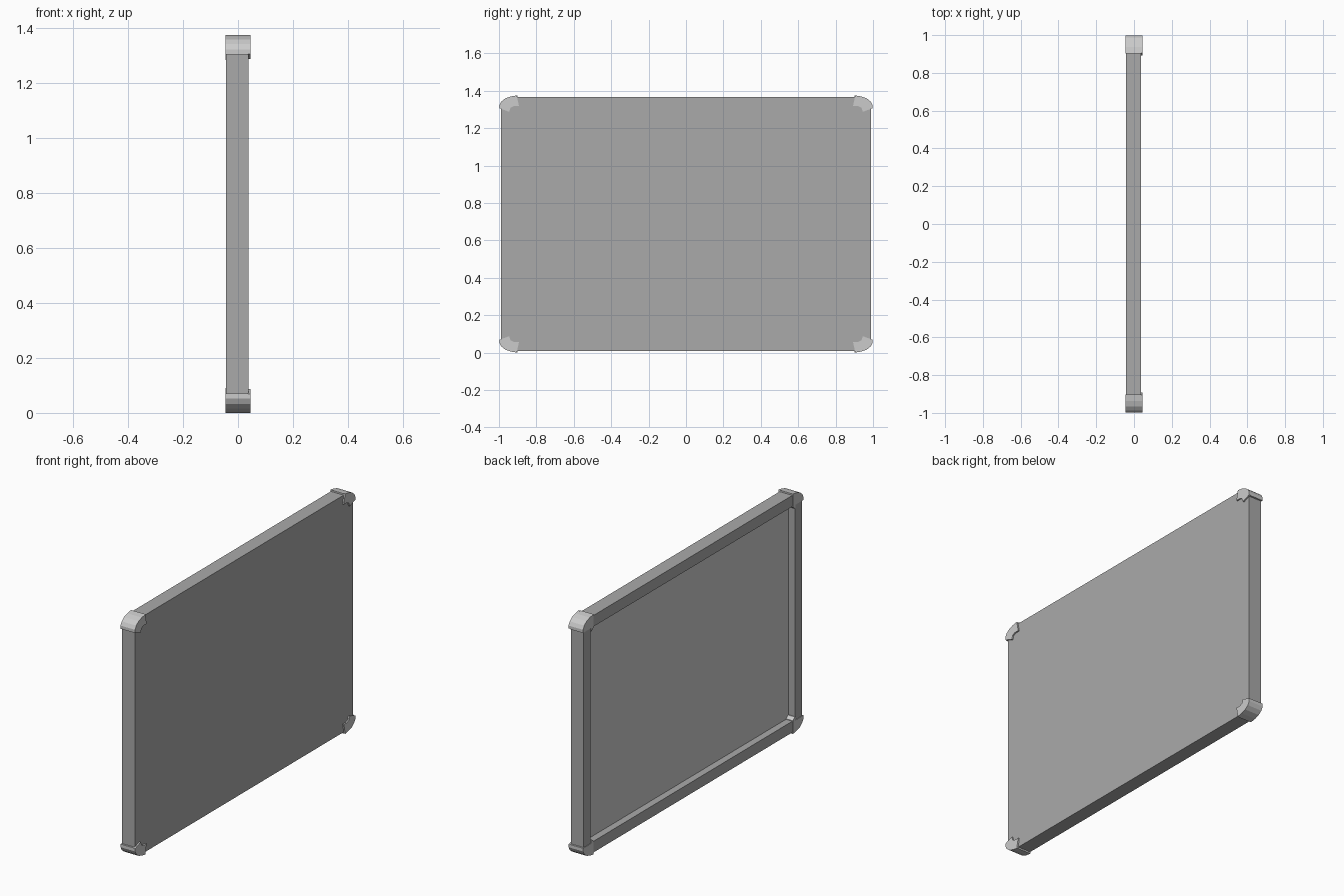
import bpy, bmesh

if "Cube" in bpy.data.objects:
    bpy.data.objects.remove(bpy.data.objects["Cube"])

ZC = 0.6875  # mid height of the board

dark_grey = bpy.data.materials.new("dark_grey")
dark_grey.diffuse_color = (0.4, 0.4, 0.4, 1)
dark_grey.use_nodes = True
dark_grey.node_tree.nodes["Principled BSDF"].inputs["Base Color"].default_value = dark_grey.diffuse_color


def make_object(name, bm, material=None):
    bmesh.ops.recalc_face_normals(bm, faces=bm.faces)
    mesh = bpy.data.meshes.new(name)
    bm.to_mesh(mesh)
    bm.free()
    if material:
        mesh.materials.append(material)
    obj = bpy.data.objects.new(name, mesh)
    bpy.context.collection.objects.link(obj)
    return obj


def loft(bm, sections):
    """Join equal-length (x, outline) sections into a closed solid."""
    loops = [[bm.verts.new((x, y, ZC + z)) for y, z in pts] for x, pts in sections]
    n = len(loops[0])
    for a, b in zip(loops, loops[1:]):
        for i in range(n):
            j = (i + 1) % n
            bm.faces.new((a[i], a[j], b[j], b[i]))
    bm.faces.new(loops[0])
    bm.faces.new(loops[-1])


def octagon(y, z, cy, cz):
    q = [(y, z - cz), (y - cy, z)]
    top = q + [(-a, b) for a, b in reversed(q)]
    return top + [(-a, -b) for a, b in top]


def rectangle(y, z):
    return [(y, z), (-y, z), (-y, -z), (y, -z)]


# Board: flat face on +x, raised rim around a recess on -x
outer = octagon(0.988, 0.679, 0.075, 0.058)
inner = octagon(0.924, 0.615, 0.002, 0.002)
bm = bmesh.new()
loft(bm, [(0.038, outer), (-0.043, outer), (-0.043, inner), (-0.001, inner)])
make_object("board_with_rim", bm, dark_grey)

# Lighter backing sheet on the floor of the recess
sheet = rectangle(0.9235, 0.6145)
bm = bmesh.new()
loft(bm, [(0.002, sheet), (-0.003, sheet)])
make_object("backing_sheet", bm)

# Corner caps: rounded outside, slanted lip on the flat face
arc = [(0.998, 0.635), (0.987, 0.655), (0.966, 0.672), (0.937, 0.682)]
body = [(0.998, 0.617)] + arc + [(0.902, 0.6875), (0.902, 0.612), (0.920, 0.597),
                                 (0.924, 0.597), (0.926, 0.617)]
lip = [(0.998, 0.619)] + arc + [(0.905, 0.6875), (0.893, 0.630), (0.921, 0.630),
                                (0.938, 0.622), (0.946, 0.600)]
for sy, side in ((1, "right"), (-1, "left")):
    for sz, level in ((1, "top"), (-1, "bottom")):
        bm = bmesh.new()
        for x0, x1, pts in ((-0.046, 0.037, body), (0.036, 0.046, lip)):
            p = [(y * sy, z * sz) for y, z in pts]
            loft(bm, [(x0, p), (x1, p)])
        make_object(f"corner_cap_{level}_{side}", bm)
